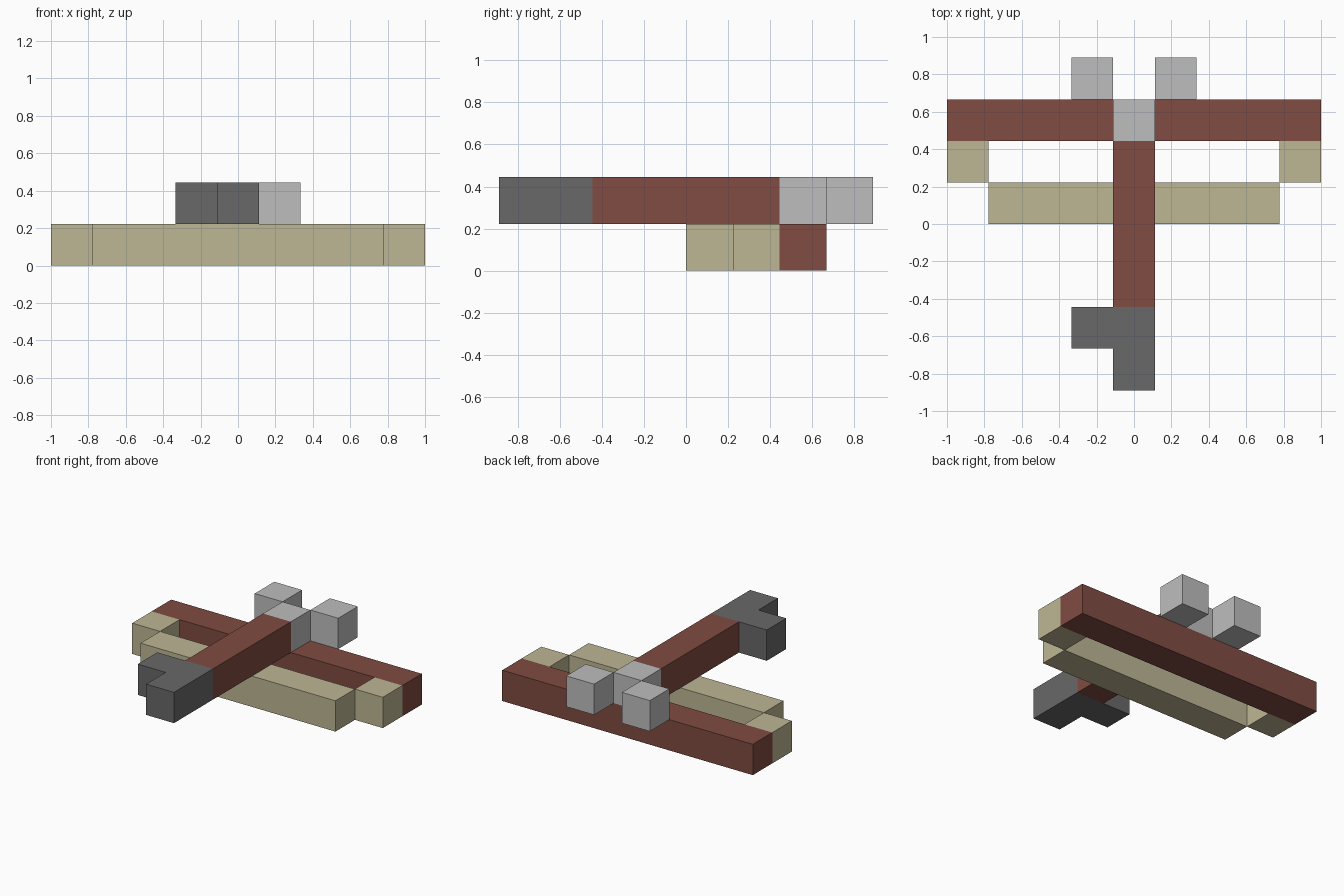
import bpy
import bmesh

cube = bpy.data.objects.get("Cube")
if cube:
    bpy.data.objects.remove(cube, do_unlink=True)

U = 2 / 9  # side of one block


def material(name, rgb):
    mat = bpy.data.materials.new(name)
    mat.use_nodes = True
    mat.diffuse_color = (*rgb, 1)
    mat.node_tree.nodes["Principled BSDF"].inputs["Base Color"].default_value = (*rgb, 1)
    return mat


tan = material("tan", (0.515, 0.468, 0.296))
brown = material("red brown", (0.216, 0.072, 0.054))
light = material("light grey", (0.515, 0.515, 0.515))
dark = material("dark grey", (0.14, 0.14, 0.14))


def prism(name, outline, layer, mat):
    """Extrude a counter-clockwise outline, in block units, one block upward."""
    bm = bmesh.new()
    base = bm.faces.new([bm.verts.new((x * U, y * U, layer * U)) for x, y in outline])
    top = bmesh.ops.extrude_face_region(bm, geom=[base], use_keep_orig=True)
    bmesh.ops.translate(bm, vec=(0, 0, U),
                        verts=[v for v in top["geom"] if isinstance(v, bmesh.types.BMVert)])
    bmesh.ops.recalc_face_normals(bm, faces=bm.faces)
    mesh = bpy.data.meshes.new(name)
    bm.to_mesh(mesh)
    bm.free()
    mesh.materials.append(mat)
    obj = bpy.data.objects.new(name, mesh)
    bpy.context.collection.objects.link(obj)
    return obj


def bar(name, x0, x1, y0, y1, layer, mat):
    return prism(name, [(x0, y0), (x1, y0), (x1, y1), (x0, y1)], layer, mat)


# Lower layer: wide crossbar and the stepped bow in front of it
bar("crossbar", -4.5, 4.5, 2, 3, 0, brown)
bar("bow_front", -3.5, 3.5, 0, 1, 0, tan)

# Upper layer: shaft with its coupling block
bar("shaft", -0.5, 0.5, -2, 2, 1, brown)
bar("coupling", -0.5, 0.5, 2, 3, 1, light)

# Mirrored blocks: bow ends and rear prongs
for side, s in (("left", 1), ("right", -1)):
    for name, centre, y, layer, mat in (("bow_end", 4, 1, 0, tan),
                                        ("rear_prong", 1, 3, 1, light)):
        bar(f"{name}_{side}", s * centre - 0.5, s * centre + 0.5, y, y + 1, layer, mat)

# Front tip with its side lug on the right
prism("front_tip", [(-0.5, -4), (0.5, -4), (0.5, -2), (-1.5, -2), (-1.5, -3), (-0.5, -3)], 1, dark)
